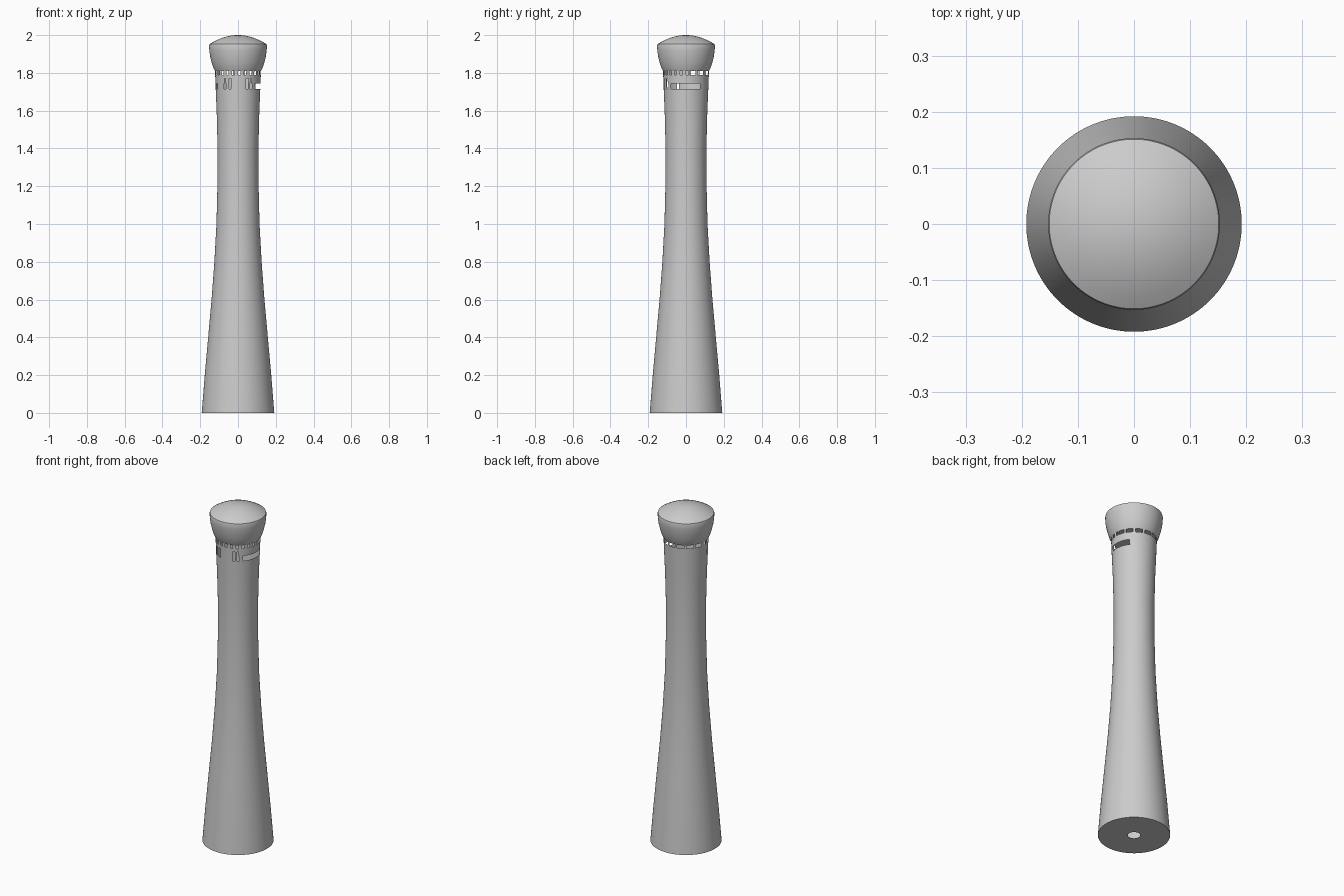
import bpy, bmesh, math

if "Cube" in bpy.data.objects:
    bpy.data.objects.remove(bpy.data.objects["Cube"], do_unlink=True)

grey = bpy.data.materials.new("plain grey")
grey.use_nodes = True
colour = (0.6, 0.6, 0.6, 1)
grey.diffuse_color = colour
grey.node_tree.nodes["Principled BSDF"].inputs["Base Color"].default_value = colour

SEG = 120


def lathe(name, profile, is_open=lambda angle, z: False):
    """Spin (radius, z) points, listed bottom to top, skipping open faces."""
    bm = bmesh.new()
    rings = []
    for r, z in profile:
        if r == 0:
            rings.append([bm.verts.new((0, 0, z))] * SEG)
        else:
            turns = [2 * math.pi * i / SEG for i in range(SEG)]
            rings.append([bm.verts.new((r * math.cos(a), r * math.sin(a), z)) for a in turns])
    for k in range(len(rings) - 1):
        low, high = rings[k], rings[k + 1]
        mid_z = (profile[k][1] + profile[k + 1][1]) / 2
        for i in range(SEG):
            j = (i + 1) % SEG
            # angle measured from the front, growing towards +x
            angle = ((i + 0.5) * 360 / SEG + 270) % 360 - 180
            if is_open(angle, mid_z):
                continue
            corners = dict.fromkeys((low[i], low[j], high[j], high[i]))
            bm.faces.new(list(corners))
    mesh = bpy.data.meshes.new(name)
    bm.to_mesh(mesh)
    bm.free()
    mesh.materials.append(grey)
    obj = bpy.data.objects.new(name, mesh)
    bpy.context.collection.objects.link(obj)
    bpy.ops.object.select_all(action="DESELECT")
    obj.select_set(True)
    bpy.context.view_layer.objects.active = obj
    bpy.ops.object.shade_smooth_by_angle(angle=math.radians(30))
    return obj


# Openings in the collar: a long side slot, short slits, a dashed ring
SLITS = (-69, -35, -21, 24, 35)


def collar_open(angle, z):
    if 1.715 < z < 1.745:
        return 49 < angle < 128 or any(abs(angle - s) < 3 for s in SLITS)
    if 1.745 < z < 1.77:
        return any(abs(angle - s) < 2 for s in SLITS[1:])
    if 1.79 < z < 1.81:
        if abs(angle) < 100:
            return angle % 15 < 6
        return angle % 24 < 18
    return False


# Flared hollow handle with a small hole in its base
lathe("handle", [(0.033, 0), (0.192, 0), (0.176, 0.2), (0.158, 0.4), (0.14, 0.6),
                 (0.125, 0.8), (0.114, 1.0), (0.109, 1.2), (0.108, 1.4), (0.113, 1.6),
                 (0.118, 1.715), (0.119, 1.745), (0.12, 1.77), (0.121, 1.79),
                 (0.122, 1.81)], collar_open)

# Rounded knob with a shallow dome
dome = [(0.151 * t / 8, 2 - 0.048 * (t / 8) ** 2) for t in range(8, -1, -1)]
lathe("knob", [(0, 1.81), (0.122, 1.81), (0.132, 1.83), (0.141, 1.86), (0.148, 1.89),
               (0.152, 1.92), (0.153, 1.945)] + dome)
